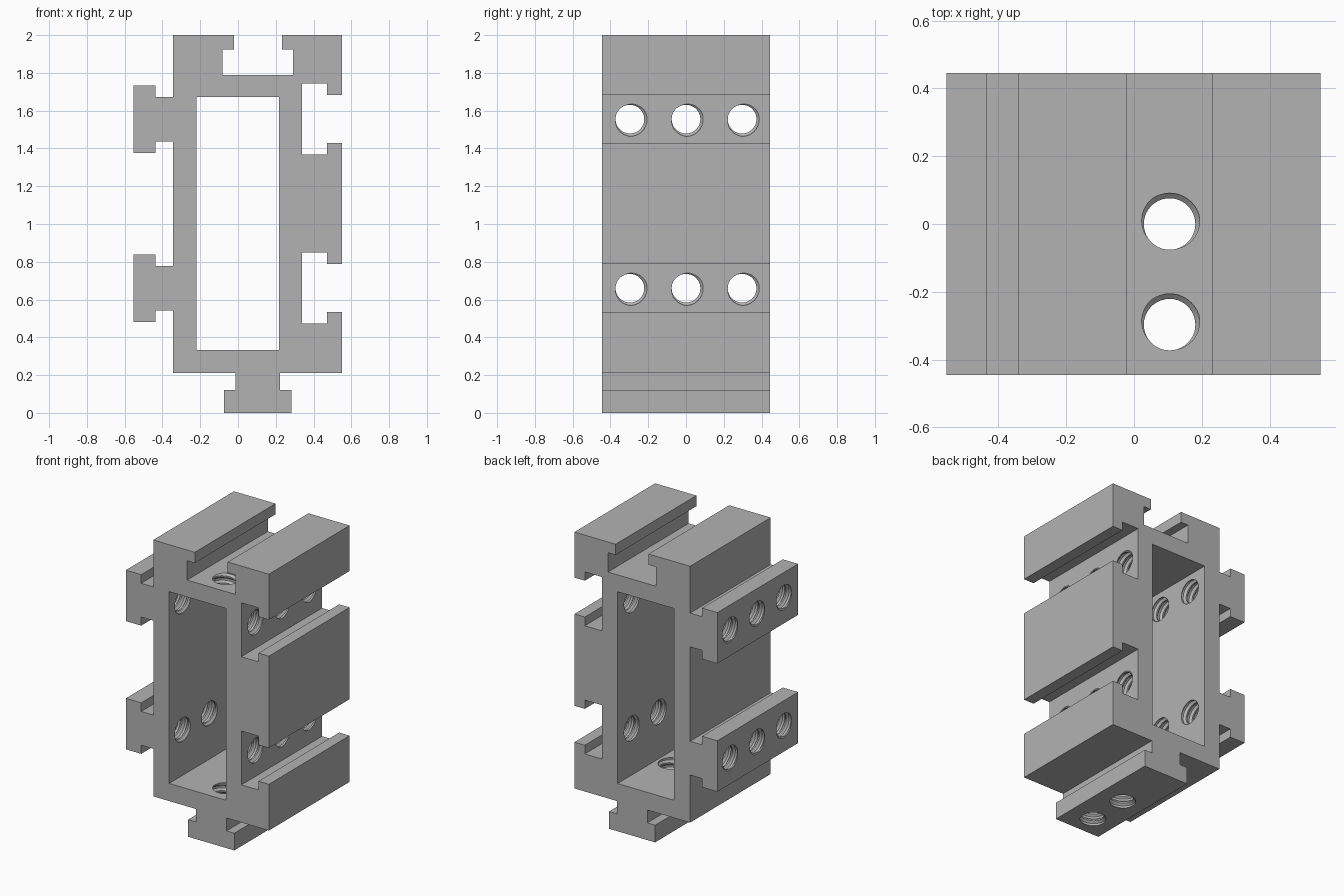
import bpy, bmesh, math
from mathutils import Matrix, Vector

old = bpy.data.objects.get("Cube")
if old:
    bpy.data.objects.remove(old, do_unlink=True)

HALF = 0.445                      # half depth along y
HOLE_X, HOLE_Z = 0.105, (0.66, 1.555)
HOLE_Y = (-0.297, 0.0, 0.297)

grey = bpy.data.materials.new("plain grey")
grey.use_nodes = True
colour = (0.45, 0.45, 0.45, 1)
grey.diffuse_color = colour
grey.node_tree.nodes["Principled BSDF"].inputs["Base Color"].default_value = colour


def make_object(name, bm):
    bmesh.ops.recalc_face_normals(bm, faces=bm.faces)
    mesh = bpy.data.meshes.new(name)
    bm.to_mesh(mesh)
    bm.free()
    mesh.materials.append(grey)
    obj = bpy.data.objects.new(name, mesh)
    bpy.context.collection.objects.link(obj)
    return obj


def tee(centre, along, out, neck, head, lip, depth):
    """T-shaped rail (positive depth) or slot (negative) walked along a wall."""
    c, u, n = Vector(centre), Vector(along), Vector(out)
    half = [(neck, 0), (neck, lip), (head, lip), (head, depth)]
    walk = [(-a, h) for a, h in half] + half[::-1]
    return [c + u * a + n * h for a, h in walk]


def extrude_profile(name, points, half):
    bm = bmesh.new()
    face = bm.faces.new([bm.verts.new((p[0], -half, p[1])) for p in points])
    top = bmesh.ops.extrude_face_region(bm, geom=[face])["geom"]
    moved = [v for v in top if isinstance(v, bmesh.types.BMVert)]
    bmesh.ops.translate(bm, verts=moved, vec=(0, 2 * half, 0))
    return make_object(name, bm)


def add_thread(bm, matrix, length, pitch=0.05, sides=40):
    """Helical screw surface along local z, closed by a cone at each end."""
    radii = (0.076, 0.076, 0.091, 0.091)
    steps = (0.0, 0.2, 0.45, 0.75)
    rows = 4 * round(length / pitch)
    grid = []
    for k in range(rows + 5):
        turn = k // 4 + steps[k % 4]
        ring = []
        for j in range(sides):
            a = math.tau * j / sides
            r = radii[k % 4]
            z = pitch * (turn + j / sides) - length / 2
            ring.append(bm.verts.new(matrix @ Vector((r * math.cos(a), r * math.sin(a), z))))
        grid.append(ring)

    def vert(k, j):               # one full turn climbs four rows
        return grid[k][j] if j < sides else grid[k + 4][0]

    for k in range(rows):
        for j in range(sides):
            bm.faces.new((vert(k, j), vert(k, j + 1), vert(k + 1, j + 1), vert(k + 1, j)))
    for k, z in ((0, -length / 2 - pitch), (rows, length / 2 + 3 * pitch)):
        apex = bm.verts.new(matrix @ Vector((0, 0, z)))
        loop = [vert(k, j) for j in range(sides + 1)] + [grid[k + s][0] for s in (3, 2, 1, 0)]
        for a, b in zip(loop, loop[1:]):
            bm.faces.new((a, b, apex))
    bmesh.ops.delete(bm, geom=[v for v in bm.verts if not v.link_faces], context="VERTS")


# Body outline, clockwise from the top left corner
outline = [(-0.343, 2.0)]
outline += tee((HOLE_X, 2.0), (1, 0), (0, 1), 0.127, 0.186, -0.075, -0.21)
outline += [(0.55, 2.0)]
for z in reversed(HOLE_Z):
    outline += tee((0.55, z), (0, -1), (1, 0), 0.127, 0.188, -0.08, -0.212)
outline += [(0.55, 0.21)]
outline += tee((HOLE_X, 0.21), (-1, 0), (0, -1), 0.118, 0.178, 0.09, 0.21)
outline += [(-0.343, 0.21)]
for z in HOLE_Z:
    outline += tee((-0.343, z), (0, 1), (-1, 0), 0.118, 0.178, 0.093, 0.211)
body = extrude_profile("slotted_body", outline, HALF)

# Open window through the middle
window = [(-0.22, 0.333), (0.217, 0.333), (0.217, 1.672), (-0.22, 1.672)]
cutters = [extrude_profile("window_cutter", window, 0.6)]

# Threaded holes across the body and down through it
bm = bmesh.new()
for y in HOLE_Y:
    for z in HOLE_Z:
        turn = Matrix.Rotation(math.pi / 2, 4, "Y")
        add_thread(bm, Matrix.Translation((0, y, z)) @ turn, 1.4)
cutters.append(make_object("side_hole_cutter", bm))
bm = bmesh.new()
for y in HOLE_Y:
    add_thread(bm, Matrix.Translation((HOLE_X, y, 1.0)), 2.4)
cutters.append(make_object("vertical_hole_cutter", bm))

bpy.ops.object.select_all(action="DESELECT")
body.select_set(True)
bpy.context.view_layer.objects.active = body
for cutter in cutters:
    cutter.hide_render = True
    mod = body.modifiers.new(cutter.name, "BOOLEAN")
    mod.operation = "DIFFERENCE"
    mod.solver = "EXACT"
    mod.object = cutter
    bpy.ops.object.modifier_apply(modifier=mod.name)
    bpy.data.objects.remove(cutter, do_unlink=True)

bpy.ops.object.shade_smooth_by_angle(angle=math.radians(20))
